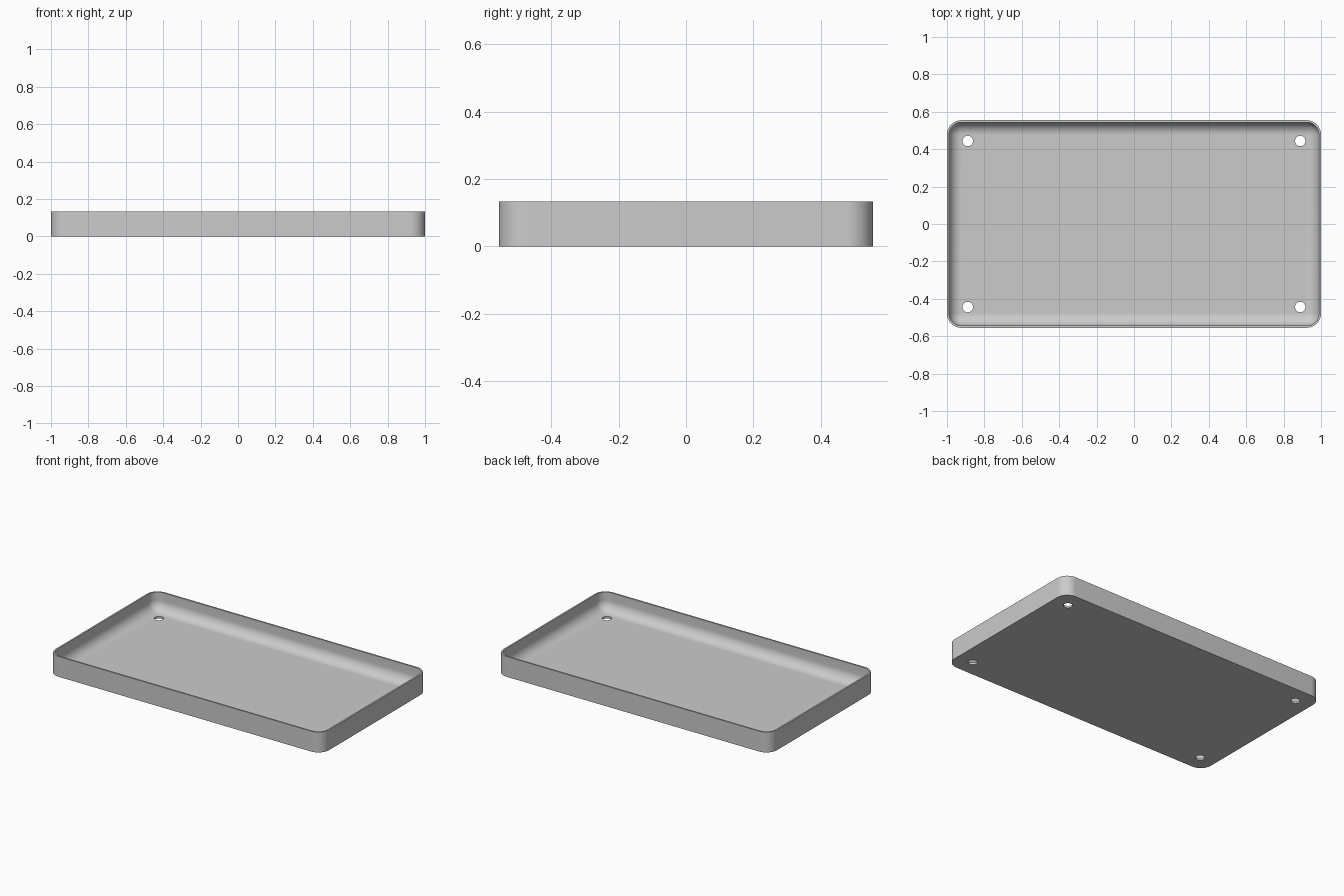
import bpy
import bmesh
from math import sin, cos, pi, radians
from mathutils import Matrix

cube = bpy.data.objects.get("Cube")
if cube:
    bpy.data.objects.remove(cube, do_unlink=True)

HALF_X, HALF_Y, HEIGHT = 1.0, 0.555, 0.134
WALL, FLOOR = 0.011, 0.0135
CORNER = 0.078
FILLET = CORNER - WALL
HOLE_X, HOLE_Y, HOLE_R = 0.889, 0.444, 0.028
STEPS = 12

grey = bpy.data.materials.new("plain_grey")
grey.use_nodes = True
grey.diffuse_color = (0.6, 0.6, 0.6, 1)
grey.node_tree.nodes["Principled BSDF"].inputs["Base Color"].default_value = (0.6, 0.6, 0.6, 1)


def make_object(name, bm):
    bmesh.ops.recalc_face_normals(bm, faces=bm.faces)
    mesh = bpy.data.meshes.new(name)
    bm.to_mesh(mesh)
    bm.free()
    mesh.materials.append(grey)
    obj = bpy.data.objects.new(name, mesh)
    bpy.context.collection.objects.link(obj)
    return obj


def rounded_ring(bm, inset, z):
    """Rounded rectangle of vertices, offset inward from the outer outline."""
    r = max(CORNER - inset, 0)
    cx, cy = HALF_X - inset - r, HALF_Y - inset - r
    ring = []
    for quarter, (sx, sy) in enumerate([(1, 1), (-1, 1), (-1, -1), (1, -1)]):
        for i in range(STEPS + 1):
            a = (quarter + i / STEPS) * pi / 2
            ring.append(bm.verts.new((sx * cx + r * cos(a), sy * cy + r * sin(a), z)))
    return ring


# Tray shell: outer wall, rim, inner wall, then a rounded fillet into the floor
profile = [(0, 0), (0, HEIGHT), (WALL, HEIGHT)]
for i in range(STEPS + 1):
    a = i / STEPS * pi / 2
    profile.append((WALL + FILLET * (1 - cos(a)), FLOOR + FILLET * (1 - sin(a))))

bm = bmesh.new()
rings = [rounded_ring(bm, inset, z) for inset, z in profile]
for low, high in zip(rings, rings[1:]):
    n = len(low)
    for i in range(n):
        j = (i + 1) % n
        bm.faces.new((low[i], low[j], high[j], high[i]))
bm.faces.new(rings[0])
bm.faces.new(rings[-1])
bmesh.ops.remove_doubles(bm, verts=bm.verts, dist=0.0001)
tray = make_object("tray", bm)

# Four screw holes through the floor
bm = bmesh.new()
for sx in (-1, 1):
    for sy in (-1, 1):
        bmesh.ops.create_cone(bm, cap_ends=True, segments=32, radius1=HOLE_R, radius2=HOLE_R,
                              depth=0.1, matrix=Matrix.Translation((sx * HOLE_X, sy * HOLE_Y, 0)))
cutter = make_object("hole_cutter", bm)
cutter.hide_render = True

cut = tray.modifiers.new("holes", 'BOOLEAN')
cut.operation = 'DIFFERENCE'
cut.solver = 'EXACT'
cut.object = cutter
bpy.ops.object.select_all(action='DESELECT')
tray.select_set(True)
bpy.context.view_layer.objects.active = tray
bpy.ops.object.modifier_apply(modifier=cut.name)
bpy.data.objects.remove(cutter, do_unlink=True)
bpy.ops.object.shade_smooth_by_angle(angle=radians(30))
